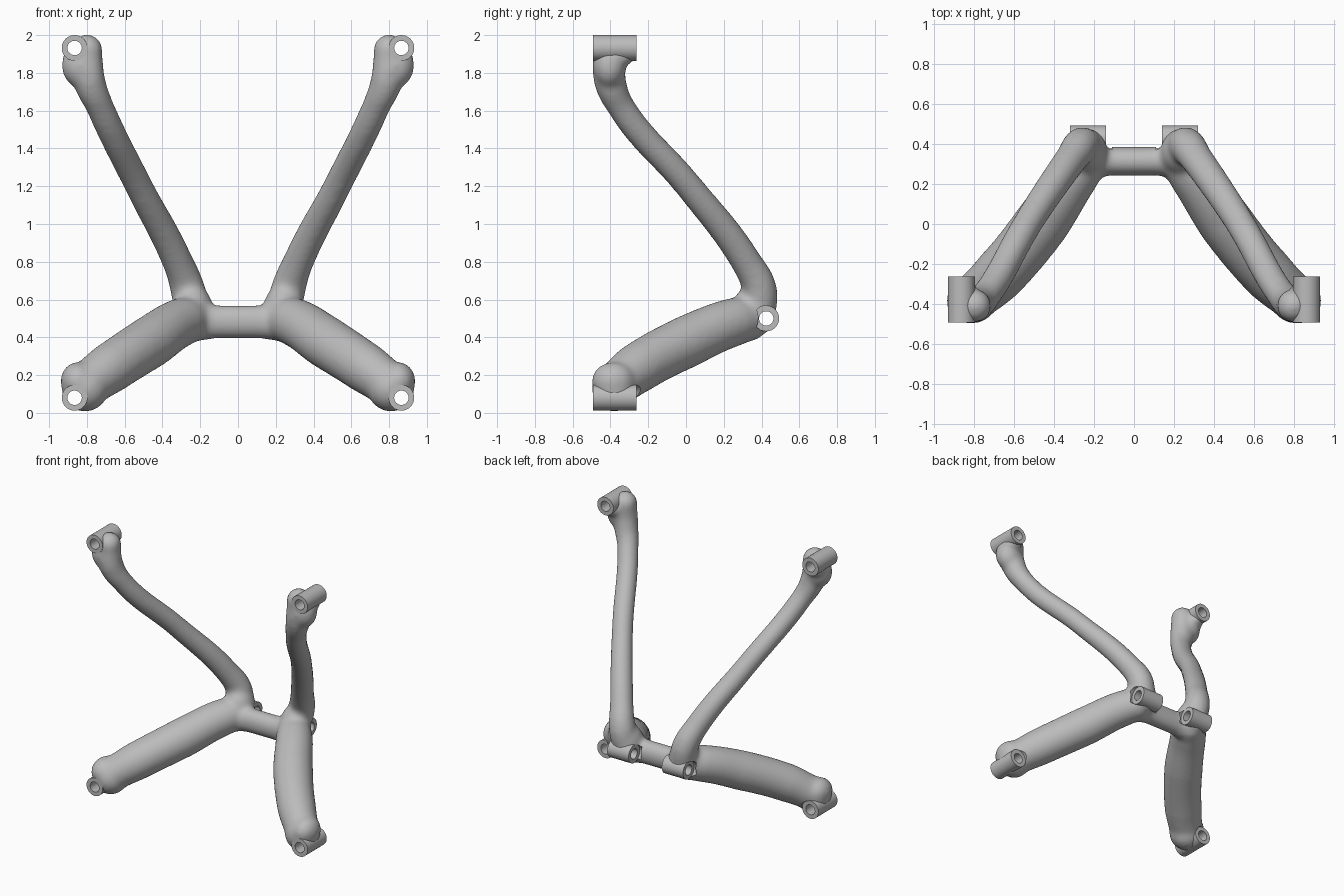
import bpy, math
from mathutils import Vector

cube = bpy.data.objects.get("Cube")
if cube:
    bpy.data.objects.remove(cube, do_unlink=True)

grey = bpy.data.materials.new("plain grey")
grey.use_nodes = True
grey.diffuse_color = (0.5, 0.5, 0.5, 1)
grey.node_tree.nodes["Principled BSDF"].inputs["Base Color"].default_value = (0.5, 0.5, 0.5, 1)


def select(objs):
    bpy.ops.object.select_all(action='DESELECT')
    for o in objs:
        o.select_set(True)
    bpy.context.view_layer.objects.active = objs[0]


def limb(points):
    """Tapered round limb through (x, y, z, radius) points."""
    curve = bpy.data.curves.new("limb", 'CURVE')
    curve.dimensions = '3D'
    curve.bevel_depth = 1
    curve.bevel_resolution = 6
    curve.use_fill_caps = True
    curve.resolution_u = 8
    spline = curve.splines.new('BEZIER')
    spline.bezier_points.add(len(points) - 1)
    for bp, (x, y, z, r) in zip(spline.bezier_points, points):
        bp.co = (x, y, z)
        bp.radius = r
        bp.handle_left_type = bp.handle_right_type = 'AUTO'
    obj = bpy.data.objects.new("limb", curve)
    bpy.context.collection.objects.link(obj)
    select([obj])
    bpy.ops.object.convert(target='MESH')
    return bpy.context.object


def blob(centre, radii):
    bpy.ops.mesh.primitive_uv_sphere_add(segments=32, ring_count=16, radius=1, location=centre)
    obj = bpy.context.object
    obj.scale = radii
    bpy.ops.object.transform_apply(location=True, rotation=True, scale=True)
    return obj


def rod(name, centre, axis, radius, length):
    rot = Vector((0, 0, 1)).rotation_difference(Vector(axis)).to_euler()
    bpy.ops.mesh.primitive_cylinder_add(vertices=48, radius=radius, depth=length,
                                        location=centre, rotation=rot)
    obj = bpy.context.object
    obj.name = name
    return obj


def cut(obj, cutter):
    mod = obj.modifiers.new("bore", 'BOOLEAN')
    mod.operation = 'DIFFERENCE'
    mod.solver = 'EXACT'
    mod.object = cutter
    cutter.hide_render = True


# Left half of the frame: limbs, joint and end pads
parts = [
    limb([(0.24, 0.375, 0.50, 0.095), (0.265, 0.39, 0.65, 0.094), (0.315, 0.325, 0.79, 0.083),
          (0.525, 0.015, 1.20, 0.075), (0.735, -0.35, 1.63, 0.075),
          (0.79, -0.405, 1.77, 0.088), (0.795, -0.41, 1.92, 0.078)]),
    limb([(0.22, 0.355, 0.50, 0.115), (0.30, 0.25, 0.48, 0.13), (0.465, 0.0, 0.375, 0.14),
          (0.68, -0.26, 0.235, 0.135), (0.80, -0.37, 0.15, 0.12)]),
    blob((0.24, 0.36, 0.54), (0.11, 0.12, 0.14)),
    blob((0.80, -0.41, 1.92), (0.085, 0.085, 0.085)),
    blob((0.835, -0.405, 1.84), (0.10, 0.09, 0.12)),
    blob((0.855, -0.36, 1.89), (0.07, 0.10, 0.055)),
    blob((0.81, -0.38, 0.13), (0.125, 0.12, 0.125)),
    blob((0.85, -0.385, 0.17), (0.09, 0.115, 0.10)),
]

# Cross bridge between the two joints
bridge = limb([(-0.25, 0, 0, 0.11), (-0.12, 0, 0, 0.09), (0, 0, 0, 0.09),
               (0.12, 0, 0, 0.09), (0.25, 0, 0, 0.11)])
bridge.scale = (1, 0.82, 1)
bridge.location = (0, 0.315, 0.482)
select([bridge])
bpy.ops.object.transform_apply(location=True, rotation=True, scale=True)

# Merge into one blended, symmetrical frame
select(parts + [bridge])
bpy.ops.object.join()
frame = bpy.context.object
frame.name = "frame"
mirror = frame.modifiers.new("mirror", 'MIRROR')
mirror.use_mirror_merge = False
remesh = frame.modifiers.new("blend", 'REMESH')
remesh.mode = 'VOXEL'
remesh.voxel_size = 0.013
smooth = frame.modifiers.new("soften", 'SMOOTH')
smooth.factor = 0.5
smooth.iterations = 25
select([frame])
bpy.ops.object.convert(target='MESH')
frame = bpy.context.object

# Bushings: (name, centre, axis, length)
bushings = []
for side, s in (("left", 1), ("right", -1)):
    bushings += [
        (side + "_upper_bushing", (s * 0.865, -0.378, 1.932), (0, 1, 0), 0.23),
        (side + "_lower_bushing", (s * 0.865, -0.378, 0.08), (0, 1, 0), 0.23),
        (side + "_middle_bushing", (s * 0.23, 0.425, 0.5), (1, 0, 0), 0.18),
    ]

cutters, tubes = [], []
for name, centre, axis, length in bushings:
    tube = rod(name, centre, axis, 0.068, length)
    bore = rod(name + "_bore", centre, axis, 0.038, length + 0.1)
    seat = rod(name + "_seat", centre, axis, 0.0675, length + 0.06)
    cut(tube, bore)
    cut(frame, seat)
    cutters += [bore, seat]
    tubes.append(tube)

# Finish: apply cuts, colour and shade
for obj in [frame] + tubes:
    select([obj])
    bpy.ops.object.convert(target='MESH')
    obj = bpy.context.object
    obj.data.materials.clear()
    obj.data.materials.append(grey)
    bpy.ops.object.shade_smooth_by_angle(angle=math.radians(40))
for c in cutters:
    bpy.data.objects.remove(c, do_unlink=True)
